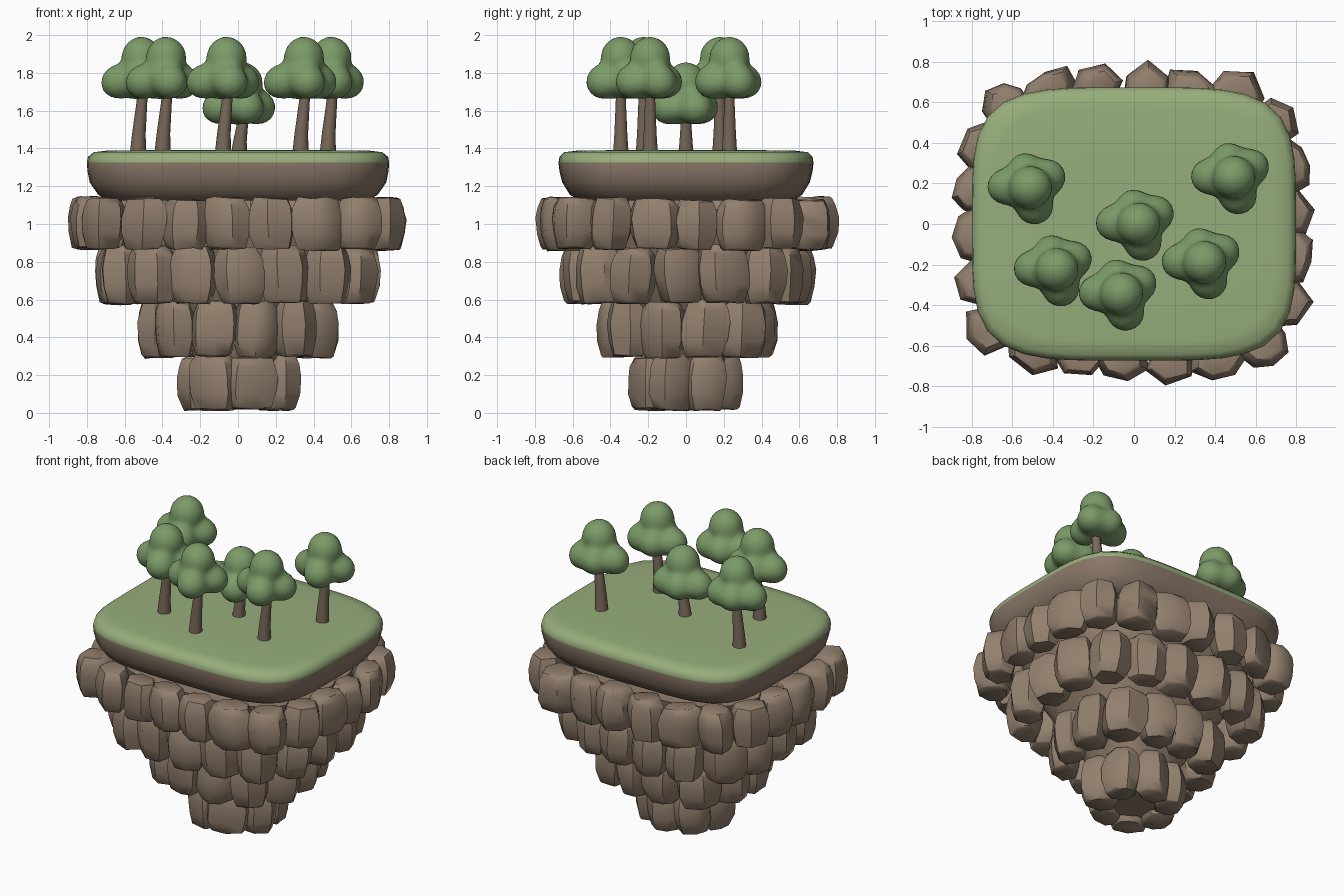
import bpy, bmesh, math, random
from mathutils import Vector

if "Cube" in bpy.data.objects:
    bpy.data.objects.remove(bpy.data.objects["Cube"])

random.seed(7)


def material(name, rgb):
    m = bpy.data.materials.new(name)
    m.diffuse_color = (*rgb, 1)
    m.use_nodes = True
    m.node_tree.nodes["Principled BSDF"].inputs["Base Color"].default_value = m.diffuse_color
    return m


GRASS = material("grass", (0.31, 0.42, 0.20))
LEAF = material("leaf", (0.20, 0.33, 0.14))
STONE = material("stone", (0.29, 0.215, 0.155))
SOIL = material("soil", (0.25, 0.185, 0.135))
BARK = material("bark", (0.19, 0.14, 0.10))


def finish(name, bm, mats, angle=40):
    bmesh.ops.recalc_face_normals(bm, faces=bm.faces)
    me = bpy.data.meshes.new(name)
    bm.to_mesh(me)
    bm.free()
    ob = bpy.data.objects.new(name, me)
    bpy.context.collection.objects.link(ob)
    for m in mats:
        me.materials.append(m)
    bpy.ops.object.select_all(action='DESELECT')
    ob.select_set(True)
    bpy.context.view_layer.objects.active = ob
    bpy.ops.object.shade_smooth_by_angle(angle=math.radians(angle))
    return ob


def rounded(a, b, n, t):
    # point on a superellipse: rounded-rectangle outline
    c, s = math.cos(t), math.sin(t)
    return Vector((math.copysign(abs(c) ** (2 / n), c) * a,
                   math.copysign(abs(s) ** (2 / n), s) * b, 0))


def even_points(a, b, n, count, offset=0.0):
    # points spaced evenly along the outline
    fine = [rounded(a, b, n, math.tau * i / 720) for i in range(721)]
    dist = [0]
    for p, q in zip(fine, fine[1:]):
        dist.append(dist[-1] + (q - p).length)
    out, j = [], 0
    for k in range(count):
        target = dist[-1] * (k + offset) / count
        while dist[j + 1] < target:
            j += 1
        out.append(fine[j].copy())
    return out


def loft(bm, rings):
    rows = [[bm.verts.new(p) for p in ring] for ring in rings]
    n = len(rows[0])
    for lo, hi in zip(rows, rows[1:]):
        for i in range(n):
            bm.faces.new((lo[i], lo[(i + 1) % n], hi[(i + 1) % n], hi[i]))
    bm.faces.new(rows[0][::-1])
    bm.faces.new(rows[-1])


def outline_loft(name, profile, n, mats):
    bm = bmesh.new()
    loft(bm, [[p + Vector((0, 0, z)) for p in even_points(a, b, n, 48)]
              for a, b, z in profile])
    return finish(name, bm, mats, 60)


# Grassy slab with soil sides
slab = outline_loft("grass_slab", [
    (0.69, 0.565, 1.125), (0.74, 0.615, 1.155), (0.785, 0.655, 1.22),
    (0.797, 0.670, 1.28), (0.80, 0.675, 1.325), (0.795, 0.67, 1.355),
    (0.765, 0.645, 1.38), (0.70, 0.58, 1.388), (0.40, 0.33, 1.392)],
    4.3, [SOIL, GRASS])
for f in slab.data.polygons:
    f.material_index = int(f.center.z > 1.335)

# Solid core behind the stones
outline_loft("rock_core", [
    (0.16, 0.15, 0.05), (0.24, 0.22, 0.30), (0.42, 0.36, 0.57),
    (0.62, 0.52, 0.86), (0.69, 0.57, 1.08)], 3, [STONE])


def stone(bm, pos, z0, z1, wide, deep):
    # barrel-shaped chipped stone, deep axis facing outward
    out = Vector((pos.x, pos.y * 1.25, 0)).normalized()
    side = Vector((-out.y, out.x, 0))
    n = random.choice((6, 7, 8))
    spin = random.uniform(0, math.tau)
    radii = [random.uniform(0.88, 1.12) for _ in range(n)]
    lean = random.uniform(-0.02, 0.02)
    rings = []
    for h, s in ((0, 0.70), (0.04, 0.80), (0.3, 0.98), (0.6, 1.02),
                 (0.82, 0.93), (0.97, 0.78), (1, 0.68)):
        ring = []
        for i in range(n):
            t = spin + math.tau * i / n
            r = radii[i] * s * random.uniform(0.96, 1.04)
            c = (pos + side * (math.cos(t) * r * wide + lean * (h - 0.5))
                 + out * (math.sin(t) * r * deep))
            c.z = z0 + (z1 - z0) * h + random.uniform(-0.006, 0.006)
            ring.append(c)
        rings.append(ring)
    loft(bm, rings)


# Four stacked rings of stones, narrowing downward
tiers = [("top", 0.79, 0.67, 3.8, 22, 0.86, 1.145),
         ("upper", 0.64, 0.55, 3.2, 17, 0.575, 0.89),
         ("lower", 0.42, 0.37, 2.8, 12, 0.29, 0.60),
         ("bottom", 0.21, 0.205, 2.2, 7, 0.01, 0.31)]
for name, a, b, n, count, z0, z1 in tiers:
    bm = bmesh.new()
    for p in even_points(a, b, n, count, random.random() * 0.9):
        stone(bm, p * random.uniform(0.98, 1.02),
              z0 + random.uniform(0, 0.012), z1 + random.uniform(-0.02, 0),
              random.uniform(0.12, 0.145), random.uniform(0.10, 0.13))
    finish(name + "_stone_ring", bm, [STONE], 45)

# Tree crown: five leaf balls (centre, radius) blended into one skin
BALLS = [((0, 0, -0.02), 0.118), ((-0.107, 0.005, -0.045), 0.093),
         ((-0.005, 0.085, -0.045), 0.09), ((0.105, 0.05, -0.045), 0.095),
         ((0.04, -0.095, -0.045), 0.095), ((0.02, 0.0, 0.09), 0.108)]


def crown(name, x, y, z):
    bm = bmesh.new()
    bmesh.ops.create_icosphere(bm, subdivisions=4, radius=1)
    for v in bm.verts:
        d, total = v.co.normalized(), 0
        for c, r in BALLS:
            c = Vector(c)
            along = d.dot(c)
            disc = r * r - c.length_squared + along * along
            if disc > 0:
                total += max(0, along + math.sqrt(disc)) ** 14
        v.co = d * total ** (1 / 14)
    for _ in range(3):
        bmesh.ops.smooth_vert(bm, verts=bm.verts, factor=0.5,
                              use_axis_x=True, use_axis_y=True, use_axis_z=True)
    bmesh.ops.translate(bm, verts=bm.verts, vec=(x, y, z))
    finish(name, bm, [LEAF], 80)


def trunk(name, x, y, z0, z1):
    bm = bmesh.new()
    loft(bm, [[Vector((x + dx + r * math.cos(math.tau * i / 10),
                       y + r * math.sin(math.tau * i / 10), z0 + (z1 - z0) * h))
               for i in range(10)]
              for h, r, dx in ((0, 0.044, 0), (0.3, 0.036, 0.005),
                               (0.7, 0.029, 0.02), (1, 0.025, 0.03))])
    finish(name, bm, [BARK], 50)


# Trees; the middle one is shorter
trees = [(-0.53, 0.18, 0), (0.475, 0.23, 0), (0.005, 0, -0.135),
         (-0.40, -0.225, 0), (-0.08, -0.345, 0), (0.33, -0.19, 0)]
for i, (x, y, dz) in enumerate(trees):
    crown(f"tree_crown_{i + 1}", x, y, 1.797 + dz)
    trunk(f"tree_trunk_{i + 1}", x, y, 1.36, 1.75 + dz)
